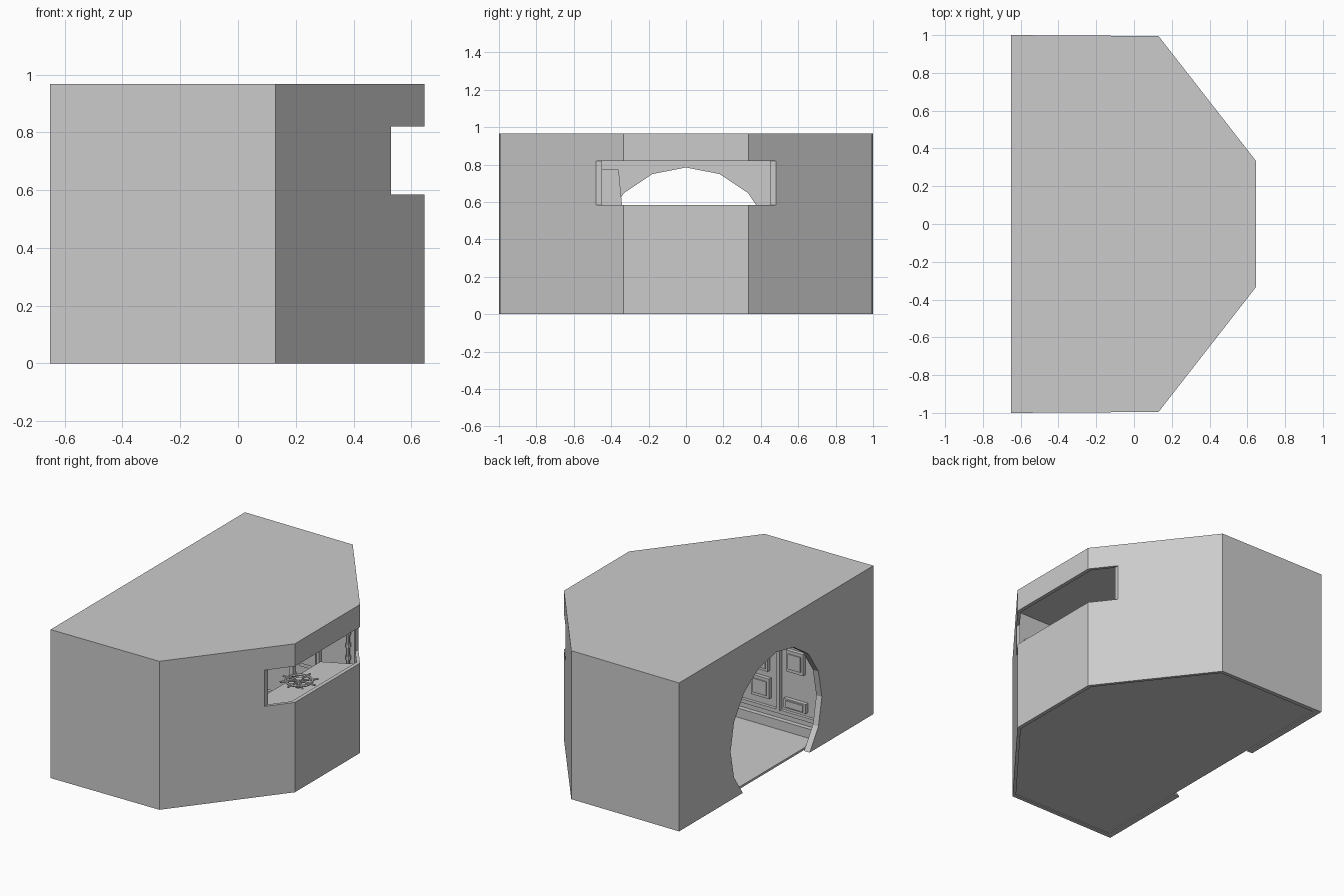
import bpy, bmesh, math
from mathutils import Matrix

if "Cube" in bpy.data.objects:
    bpy.data.objects.remove(bpy.data.objects["Cube"])


def make(name, bm):
    bmesh.ops.recalc_face_normals(bm, faces=bm.faces)
    me = bpy.data.meshes.new(name)
    bm.to_mesh(me)
    bm.free()
    ob = bpy.data.objects.new(name, me)
    bpy.context.collection.objects.link(ob)
    return ob


def prism(name, half, z0, z1):
    """Extrude a footprint given by its +y half, mirrored across y = 0."""
    pts = half + [(x, -y) for x, y in reversed(half)]
    bm = bmesh.new()
    f = bm.faces.new([bm.verts.new((x, y, z0)) for x, y in pts])
    r = bmesh.ops.extrude_face_region(bm, geom=[f])
    bmesh.ops.translate(bm, vec=(0, 0, z1 - z0),
                        verts=[v for v in r["geom"] if isinstance(v, bmesh.types.BMVert)])
    return make(name, bm)


def box(name, x0, x1, y0, y1, z0, z1):
    bm = bmesh.new()
    m = Matrix.Translation(((x0 + x1) / 2, (y0 + y1) / 2, (z0 + z1) / 2))
    bmesh.ops.create_cube(bm, size=1, matrix=m @ Matrix.Diagonal((x1 - x0, y1 - y0, z1 - z0, 1)))
    return make(name, bm)


def cylinder(name, loc, r, depth, sides, rot=Matrix()):
    bm = bmesh.new()
    bmesh.ops.create_cone(bm, cap_ends=True, segments=sides, radius1=r, radius2=r,
                          depth=depth, matrix=Matrix.Translation(loc) @ rot)
    return make(name, bm)


def cut(ob, cutter):
    mod = ob.modifiers.new("cut", "BOOLEAN")
    mod.operation = "DIFFERENCE"
    mod.solver = "EXACT"
    mod.object = cutter
    bpy.context.view_layer.objects.active = ob
    bpy.ops.object.modifier_apply(modifier=mod.name)
    bpy.data.objects.remove(cutter)


# Outer shell: hollow room with a round doorway and a wrap-around window slot
shell = prism("outer_shell", [(0.645, 0.335), (0.13, 0.995), (-0.65, 1.0)], 0, 0.967)
cut(shell, prism("room_cutter", [(0.62, 0.334), (0.124, 0.97), (-0.61, 0.97)], -0.1, 0.94))
cut(shell, box("window_cutter", 0.53, 0.9, -0.7, 0.7, 0.585, 0.82))
cut(shell, cylinder("door_cutter", (-0.65, 0, 0.315), 0.47, 0.3, 16,
                    Matrix.Rotation(math.pi / 2, 4, "Y")))

# Floor plate, just inside the wall rim
prism("floor", [(0.62, 0.334), (0.124, 0.97), (-0.61, 0.97)], 0.006, 0.02)

# Inner side walls and the equipment on them
for s, side in ((-1, "left"), (1, "right")):
    def wall_box(part, x, z, w, h, d):
        y = sorted((s * 0.5, s * (0.5 - d)))
        return box(f"{side}_{part}", x - w / 2, x + w / 2, y[0], y[1], z - h / 2, z + h / 2)

    y = sorted((s * 0.5, s * 0.52))
    box(side + "_inner_wall", -0.61, 0.49, y[0], y[1], 0.02, 0.94)
    wall_box("baseboard", -0.06, 0.05, 1.1, 0.06, 0.03)
    wall_box("rail", -0.06, 0.13, 1.1, 0.025, 0.02)
    for x in (-0.33, 0.05):
        wall_box("pillar", x, 0.54, 0.025, 0.8, 0.025)
    for i, (x, z, w, h) in enumerate([(-0.2, 0.26, 0.13, 0.13), (-0.2, 0.43, 0.11, 0.12),
                                      (-0.45, 0.48, 0.12, 0.14), (-0.45, 0.2, 0.16, 0.06),
                                      (0.18, 0.45, 0.14, 0.16)]):
        wall_box(f"panel_{i}", x, z, w, h, 0.025)
        wall_box(f"panel_face_{i}", x, z, w * 0.75, h * 0.7, 0.032)
    # Upright pipe with collars beside the window
    cylinder(side + "_pipe", (0.46, s * 0.475, 0.6), 0.012, 0.3, 8)
    for z in (0.52, 0.6, 0.68):
        cylinder(side + "_pipe_collar", (0.46, s * 0.475, z), 0.018, 0.025, 8)

# Tapered cabinet at one end of the window
cabinet = box("window_cabinet", 0.3, 0.42, -0.5, -0.335, 0.5, 0.775)
for v in cabinet.data.vertices:
    if v.co.z > 0.7 and v.co.y > -0.4:
        v.co.y -= 0.025

# Control console below the window, with a sloping top
console = box("console", 0.3, 0.54, -0.42, 0.42, 0.02, 0.52)
for v in console.data.vertices:
    if v.co.z > 0.3 and v.co.x < 0.4:
        v.co.z -= 0.05
box("console_ledge", 0.54, 0.62, -0.33, 0.33, 0.48, 0.52)

# Spoked steering wheel on the console
centre = (0.44, 0, 0.545)
bpy.ops.mesh.primitive_torus_add(major_radius=0.08, minor_radius=0.008, major_segments=16,
                                 minor_segments=6, location=centre)
bpy.context.object.name = "wheel_rim"
cylinder("wheel_hub", centre, 0.022, 0.025, 8)
cylinder("wheel_column", (0.44, 0, 0.51), 0.014, 0.06, 8)
for k in range(4):
    rot = Matrix.Rotation(k * math.pi / 4, 4, "Z") @ Matrix.Rotation(math.pi / 2, 4, "Y")
    cylinder(f"wheel_spoke_{k}", centre, 0.006, 0.23, 6, rot)
